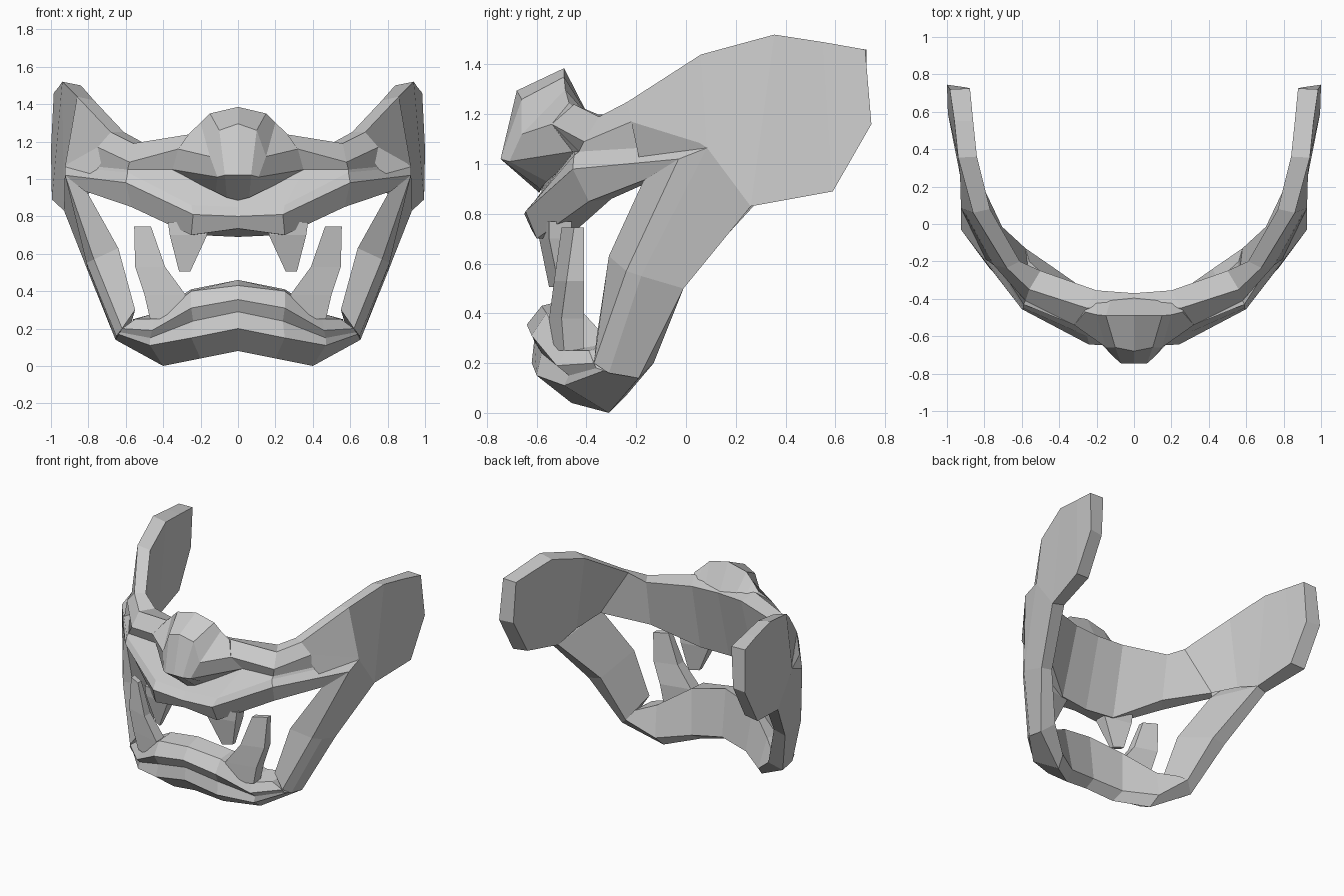
import bpy
import bmesh

# Remove the default cube only
default_cube = bpy.data.objects.get("Cube")
if default_cube:
    bpy.data.objects.remove(default_cube, do_unlink=True)


def make_material(name, value):
    material = bpy.data.materials.new(name)
    colour = (value, value, value, 1)
    material.use_nodes = True
    material.diffuse_color = colour
    shader = material.node_tree.nodes["Principled BSDF"]
    shader.inputs["Base Color"].default_value = colour
    return material


mask_grey = make_material("mask_grey", .6)


def mirrored_loft(name, sections, cap_start=True):
    """Skin closed cross-sections, cap the ends, then mirror left to right."""
    bm = bmesh.new()
    rings = [[bm.verts.new(point) for point in section] for section in sections]
    for ring, following in zip(rings, rings[1:]):
        for i in range(len(ring)):
            bm.faces.new((ring[i - 1], ring[i], following[i], following[i - 1]))
    bm.faces.new(rings[-1])
    if cap_start:
        bm.faces.new(rings[0])
    bmesh.ops.recalc_face_normals(bm, faces=bm.faces[:])
    mesh = bpy.data.meshes.new(name)
    bm.to_mesh(mesh)
    bm.free()
    mesh.materials.append(mask_grey)
    part = bpy.data.objects.new(name, mesh)
    bpy.context.scene.collection.objects.link(part)
    mirror = part.modifiers.new("left_right_mirror", "MIRROR")
    mirror.use_axis[0] = True
    mirror.use_clip = True
    mirror.merge_threshold = .001
    return part


def loft_from_rails(name, cap_start=True, **rails):
    """Each rail runs along the part; matching rail points form one section."""
    return mirrored_loft(name, list(zip(*rails.values())), cap_start)


def tooth_sections(skew, *levels):
    """Four-sided sections from x range, y range and height, swept back outward."""
    return [[(inner, front, z), (outer, front + skew, z),
             (outer, back + skew, z), (inner, back, z)]
            for (inner, outer), (front, back), z in levels]


# Upper band: rim, overhanging brow, eye hollow and lip, from middle to cheek
loft_from_rails(
    "upper_band", cap_start=False,
    rim_outer=[(0, -.43, 1.2), (.25, -.45, 1.24), (.56, -.35, 1.19), (.68, -.235, 1.25)],
    brow=[(0, -.57, 1.14), (.32, -.54, 1.16), (.58, -.41, 1.09), (.75, -.22, 1.17)],
    eye_hollow=[(0, -.58, .89), (.35, -.45, 1.05), (.59, -.43, 1.05), (.91, .07, 1.08)],
    lip_top=[(0, -.61, .85), (.25, -.6, .86), (.59, -.45, 1.035), (.925, .085, 1.065)],
    lip_ridge=[(0, -.65, .8), (.24, -.645, .81), (.6, -.455, .98), (.925, -.03, 1.02)],
    lip_lower=[(0, -.62, .735), (.25, -.6, .7), (.57, -.39, .85), (.82, -.17, .935)],
    lip_back=[(0, -.5, .69), (.22, -.48, .7), (.5, -.3, .86), (.78, -.12, .94)],
    rim_inner=[(0, -.37, 1.2), (.2, -.355, 1.2), (.5, -.25, 1.19), (.61, -.2, 1.25)],
)

# Ear wings sweeping back from the band
loft_from_rails(
    "ear_wings",
    top_outer=[(.68, -.235, 1.25), (.86, .06, 1.44), (.94, .355, 1.52),
               (.96, .55, 1.49), (.985, .72, 1.46)],
    bottom_outer=[(.75, -.22, 1.17), (.925, .085, 1.065), (.93, .26, .83),
                  (.995, .59, .89), (1, .745, 1.16)],
    bottom_inner=[(.78, -.12, .94), (.82, .1, .9), (.845, .28, .84),
                  (.885, .58, .9), (.895, .73, 1.16)],
    top_inner=[(.61, -.2, 1.25), (.77, .08, 1.42), (.84, .36, 1.5),
               (.86, .55, 1.48), (.877, .725, 1.46)],
)

# Cheek struts joining the wings to the jaw
loft_from_rails(
    "cheek_struts",
    front_ridge=[(.925, -.03, 1.02), (.77, -.24, .57), (.62, -.37, .2)],
    side_ridge=[(.925, .085, 1.065), (.81, -.18, .55), (.65, -.31, .16)],
    back_outer=[(.93, .26, .83), (.8, -.01, .5), (.655, -.19, .14)],
    back_inner=[(.845, .28, .84), (.705, -.015, .52), (.58, -.13, .2)],
    front_inner=[(.81, -.17, .935), (.64, -.31, .63), (.55, -.36, .3)],
)

# Lower jaw with a lip, a groove and a chin ridge
loft_from_rails(
    "lower_jaw", cap_start=False,
    top_back=[(0, -.46, .46), (.25, -.42, .41), (.45, -.3, .28), (.56, -.2, .25)],
    top_front=[(0, -.58, .43), (.25, -.56, .4), (.45, -.48, .25), (.55, -.39, .25)],
    lip_front=[(0, -.64, .355), (.25, -.62, .31), (.46, -.52, .19), (.62, -.37, .2)],
    groove=[(0, -.61, .29), (.24, -.58, .24), (.47, -.47, .15), (.63, -.36, .18)],
    chin=[(0, -.62, .2), (.25, -.6, .15), (.47, -.49, .11), (.64, -.33, .17)],
    bottom=[(0, -.5, .08), (.2, -.46, .04), (.4, -.31, 0), (.655, -.19, .14)],
    bottom_back=[(0, -.42, .12), (.22, -.38, .09), (.42, -.24, .07), (.58, -.13, .2)],
)

# Nose with a flat bridge, wings running into the brow and an overhanging tip
loft_from_rails(
    "nose", cap_start=False,
    crown=[(0, -.49, 1.385), (.15, -.49, 1.35), (.2, -.485, 1.3), (.26, -.47, 1.245)],
    bridge=[(0, -.68, 1.295), (.1, -.66, 1.26), (.15, -.66, 1.12), (.32, -.54, 1.16)],
    tip=[(0, -.745, 1.02), (.07, -.745, 1.02), (.11, -.71, 1.01), (.35, -.455, 1.05)],
    underside=[(0, -.59, .885), (.06, -.585, .9), (.12, -.56, .93), (.33, -.44, 1.03)],
    back=[(0, -.39, 1.19), (.12, -.39, 1.19), (.2, -.39, 1.19), (.25, -.4, 1.18)],
)

# Upper fangs pointing down, lower tusks curving up and outward
mirrored_loft("upper_fangs", tooth_sections(
    .04,
    ((.17, .375), (-.59, -.5), .77),
    ((.165, .365), (-.59, -.5), .7),
    ((.255, .315), (-.55, -.52), .505),
))
mirrored_loft("lower_tusks", tooth_sections(
    .05,
    ((.35, .47), (-.54, -.46), .25),
    ((.28, .5), (-.55, -.46), .38),
    ((.39, .55), (-.53, -.46), .53),
    ((.465, .555), (-.5, -.46), .745),
))
